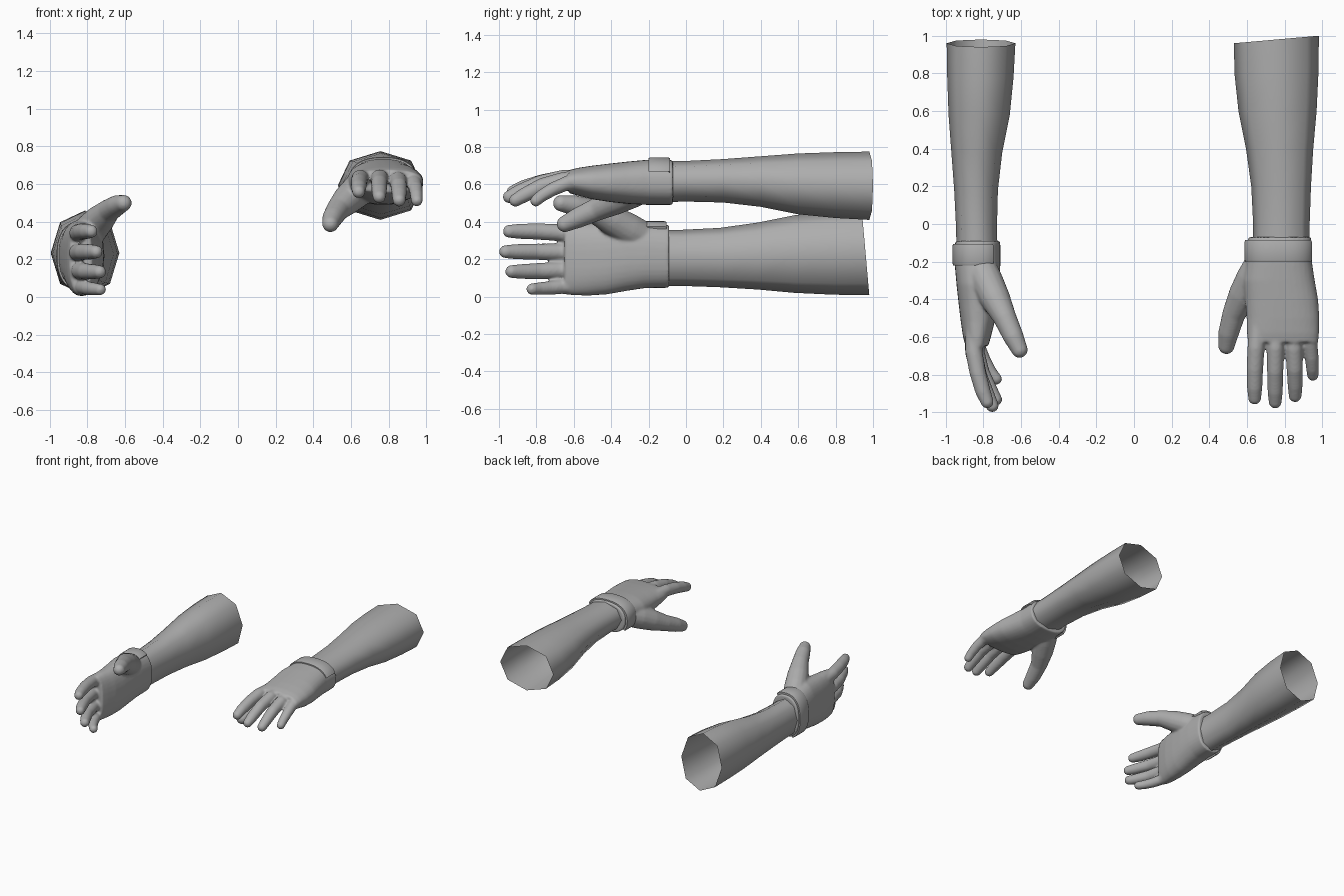
import bpy, bmesh, math
from mathutils import Vector, Matrix

if "Cube" in bpy.data.objects:
    bpy.data.objects.remove(bpy.data.objects["Cube"])

skin = bpy.data.materials.new("plain grey")
skin.diffuse_color = (0.42, 0.42, 0.42, 1)
skin.use_nodes = True
skin.node_tree.nodes["Principled BSDF"].inputs["Base Color"].default_value = skin.diffuse_color


def oval(y, u0, u1, w0, w1, n, power=2.0, tilt=0.0, grow=0.0, a0=0.0, a1=math.tau):
    """Rounded cross-section at depth y, spanning u0..u1 and w0..w1."""
    cu, cw = (u0 + u1) / 2, (w0 + w1) / 2
    ru, rw = (u1 - u0) / 2 + grow, (w1 - w0) / 2 + grow
    steps = n if a1 - a0 > 6.28 else n - 1
    ring = []
    for i in range(n):
        a = a0 + (a1 - a0) * i / steps
        c, s = math.cos(a), math.sin(a)
        c = math.copysign(abs(c) ** (2 / power), c)
        s = math.copysign(abs(s) ** (2 / power), s)
        ring.append(Vector((cu + ru * c, y + tilt * c, cw + rw * s)))
    return ring


def loft(bm, rings, caps=True, closed=True):
    rows = [[bm.verts.new(p) for p in r] for r in rings]
    n = len(rows[0])
    for a, b in zip(rows, rows[1:]):
        for i in range(n if closed else n - 1):
            j = (i + 1) % n
            bm.faces.new((a[i], a[j], b[j], b[i]))
    if caps:
        bm.faces.new(rows[0])
        bm.faces.new(rows[-1])


def digit(bm, path):
    """Round tapering finger along (u, y, w, radius) points."""
    pts = [Vector(p[:3]) for p in path]
    rings = []
    for i, p in enumerate(pts):
        t = (pts[min(i + 1, len(pts) - 1)] - pts[max(i - 1, 0)]).normalized()
        side = t.cross(Vector((0, 0, 1))).normalized()
        up = side.cross(t)
        r = path[i][3]
        rings.append([p + r * (math.cos(k * math.tau / 16) * side
                               + math.sin(k * math.tau / 16) * up) for k in range(16)])
    loft(bm, rings)
    bmesh.ops.create_icosphere(bm, subdivisions=3, radius=path[-1][3],
                               matrix=Matrix.Translation(pts[-1]))


def to_mesh(bm, name):
    bmesh.ops.recalc_face_normals(bm, faces=bm.faces)
    me = bpy.data.meshes.new(name)
    bm.to_mesh(me)
    bm.free()
    return me


# right arm as drawn; the left one is its mirror image turned thumb up
RIGHT = Matrix.Translation((0.77, 0, 0.61))
LEFT = Matrix(((0, 0, -1, -0.83), (0, 1, 0, -0.02), (-1, 0, 0, 0.22), (0, 0, 0, 1)))


def place(me, name, angle):
    for side, mat in (("right", RIGHT), ("left", LEFT)):
        m = me.copy()
        m.transform(mat)
        if side == "left":
            m.flip_normals()
        m.materials.clear()
        m.materials.append(skin)
        ob = bpy.data.objects.new(side + "_" + name, m)
        bpy.context.collection.objects.link(ob)
        bpy.ops.object.select_all(action='DESELECT')
        ob.select_set(True)
        bpy.context.view_layer.objects.active = ob
        bpy.ops.object.shade_smooth_by_angle(angle=math.radians(angle))


# forearm: open eight-sided sleeve
bm = bmesh.new()
forearm = [(0.98, -.24, .212, -.2, .165, .02), (0.8, -.235, .21, -.19, .162, .012),
           (0.6, -.215, .2, -.17, .155, 0), (0.4, -.175, .182, -.13, .14, 0),
           (0.2, -.147, .17, -.107, .125, 0), (0.0, -.137, .163, -.102, .115, 0),
           (-0.12, -.137, .163, -.105, .113, 0)]
loft(bm, [oval(y, a, b, c, d, 8, 2.15, t) for y, a, b, c, d, t in forearm], caps=False)
place(to_mesh(bm, "forearm"), "forearm", 60)

# gloved hand: palm, four fingers and thumb fused into one skin
bm = bmesh.new()
palm = [(-.07, -.163, .172, -.12, .12), (-.2, -.175, .175, -.12, .122),
        (-.3, -.19, .19, -.115, .113), (-.4, -.18, .208, -.105, .102),
        (-.5, -.172, .215, -.09, .09), (-.58, -.17, .213, -.07, .078),
        (-.63, -.165, .208, -.055, .065)]
loft(bm, [oval(*s, 32, 2.4) for s in palm])
fingers = [
    [(-.11, -.52, .02, .045), (-.122, -.66, .02, .046), (-.128, -.77, .0, .044),
     (-.129, -.87, -.028, .041), (-.129, -.925, -.05, .035)],
    [(-.015, -.52, .025, .045), (-.018, -.66, .022, .046), (-.02, -.78, -.005, .044),
     (-.02, -.89, -.05, .041), (-.02, -.945, -.077, .035)],
    [(.075, -.52, .015, .045), (.08, -.66, .01, .046), (.084, -.77, -.02, .044),
     (.086, -.86, -.065, .04), (.086, -.912, -.095, .035)],
    [(.155, -.5, .0, .042), (.166, -.64, -.005, .04), (.174, -.71, -.035, .037),
     (.178, -.77, -.07, .034), (.18, -.803, -.098, .031)],
]
for f in fingers:
    digit(bm, f)
digit(bm, [(-.09, -.2, -.01, .085), (-.14, -.29, -.05, .088), (-.19, -.38, -.095, .08),
           (-.24, -.48, -.145, .062), (-.268, -.58, -.19, .055), (-.279, -.648, -.222, .044)])
raw = bpy.data.objects.new("hand_blank", to_mesh(bm, "hand_blank"))
bpy.context.collection.objects.link(raw)
rm = raw.modifiers.new("fuse", 'REMESH')
rm.mode = 'VOXEL'
rm.voxel_size = 0.008
sm = raw.modifiers.new("soften", 'SMOOTH')
sm.factor = 0.5
sm.iterations = 8
bpy.context.view_layer.update()
hand = bpy.data.meshes.new_from_object(raw.evaluated_get(bpy.context.evaluated_depsgraph_get()))
bpy.data.objects.remove(raw)
place(hand, "gloved_hand", 60)

# wrist strap: thin raised band over the back of the cuff
bm = bmesh.new()
arc = dict(a0=math.radians(22), a1=math.radians(215))
cuff = lambda y, g: oval(y, -.17, .173, -.12, .121, 28, 2.4, grow=g, **arc)
loft(bm, [cuff(-.085, -.01), cuff(-.085, .009), cuff(-.095, .013), cuff(-.19, .013),
          cuff(-.2, .009), cuff(-.2, -.01)], caps=False, closed=False)
bmesh.ops.holes_fill(bm, edges=[e for e in bm.edges if e.is_boundary], sides=0)
place(to_mesh(bm, "wrist_strap"), "wrist_strap", 35)
